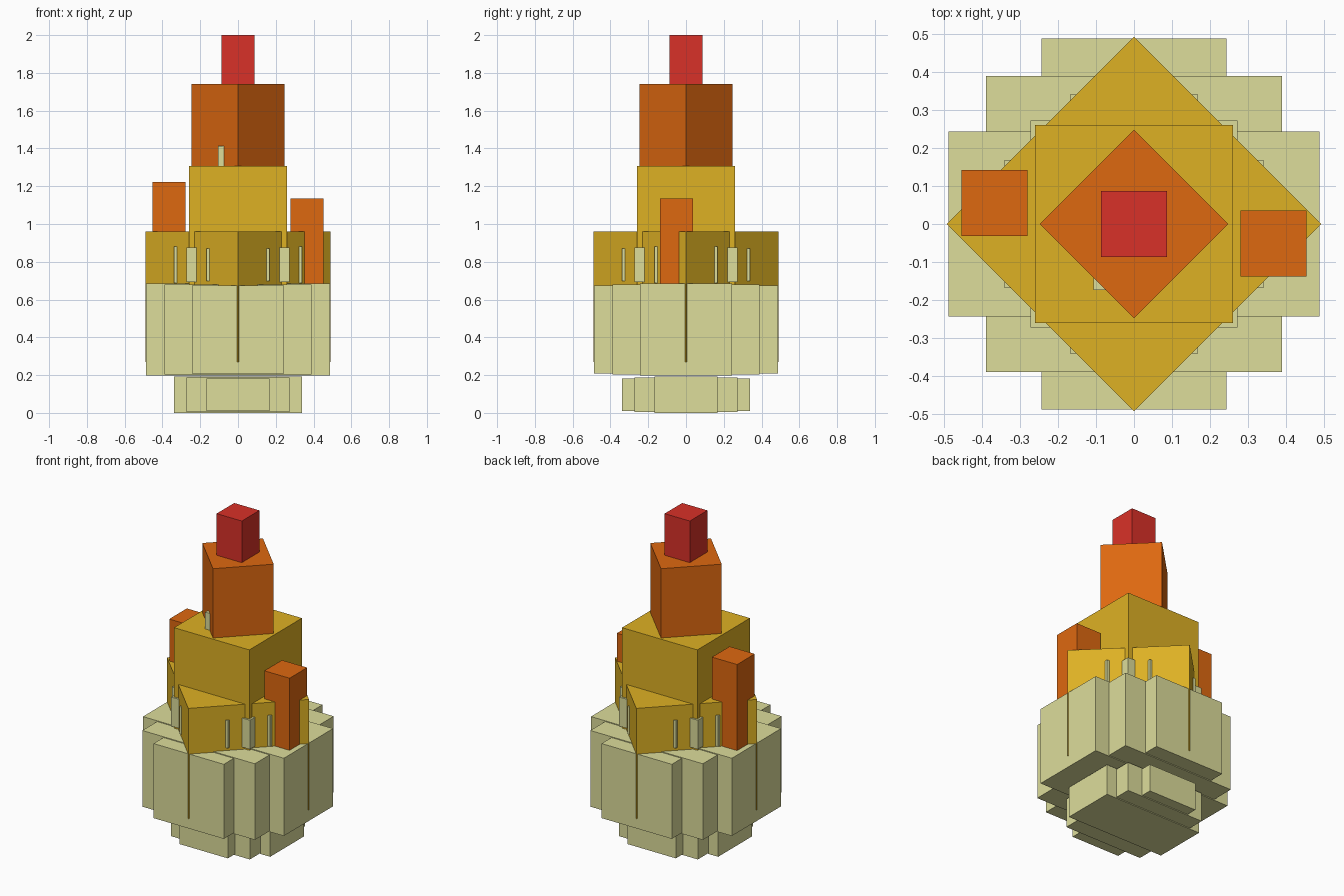
import bpy
import math
from mathutils import Matrix

if "Cube" in bpy.data.objects:
    bpy.data.objects.remove(bpy.data.objects["Cube"])


def material(name, rgb):
    mat = bpy.data.materials.new(name)
    lin = [(c / 255 / 12.92 if c / 255 <= 0.04045 else ((c / 255 + 0.055) / 1.055) ** 2.4) for c in rgb]
    mat.diffuse_color = (*lin, 1)
    mat.use_nodes = True
    mat.node_tree.nodes["Principled BSDF"].inputs["Base Color"].default_value = mat.diffuse_color
    return mat


cream = material("cream stone", (221, 221, 155))
gold = material("gold", (222, 177, 36))
orange = material("orange", (222, 104, 16))
red = material("red", (217, 49, 40))


def block(name, mat, center, half, z, turn=0):
    """Box from half widths and a (bottom, top) pair, optionally turned about z."""
    bpy.ops.mesh.primitive_cube_add(size=2)
    ob = bpy.context.object
    ob.name = name
    ob.data.transform(Matrix.Rotation(math.radians(turn), 4, 'Z')
                      @ Matrix.Diagonal((half[0], half[1], (z[1] - z[0]) / 2, 1)))
    ob.location = (*center, (z[0] + z[1]) / 2)
    ob.data.materials.append(mat)


def stepped_drum(name, long, mid, short, z, step):
    """Three crossed boxes forming a rough blocky drum."""
    for i, half in enumerate(((long, short), (mid, mid), (short, long))):
        block(f"{name}_{i + 1}", cream, (0, 0), half, (z[0] + i * step, z[1] - i * step))


# Foot, body and collar drums
stepped_drum("foot", 0.34, 0.272, 0.168, (0.0, 0.193), 0.005)
stepped_drum("body", 0.487, 0.389, 0.243, (0.198, 0.684), 0.005)
stepped_drum("collar", 0.34, 0.272, 0.168, (0.688, 0.88), 0.005)

# Tower tiers, alternately turned by 45 degrees
r = math.sqrt(0.5)
block("lower_gold_tier", gold, (0, 0), (0.491 * r, 0.491 * r), (0.27, 0.96), 45)
block("upper_gold_tier", gold, (0, 0), (0.26, 0.26), (0.6, 1.307))
block("orange_tier", orange, (0, 0), (0.247 * r, 0.247 * r), (1.25, 1.74), 45)
block("red_top", red, (0, 0), (0.087, 0.087), (1.7, 2.0))

# Side turrets and the block poking out of the orange tier
block("left_turret", orange, (-0.366, 0.055), (0.087, 0.087), (0.65, 1.222))
block("right_turret", orange, (0.366, -0.051), (0.087, 0.087), (0.65, 1.135))
block("small_corner_block", cream, (-0.019, -0.086), (0.087, 0.087), (1.25, 1.412))
